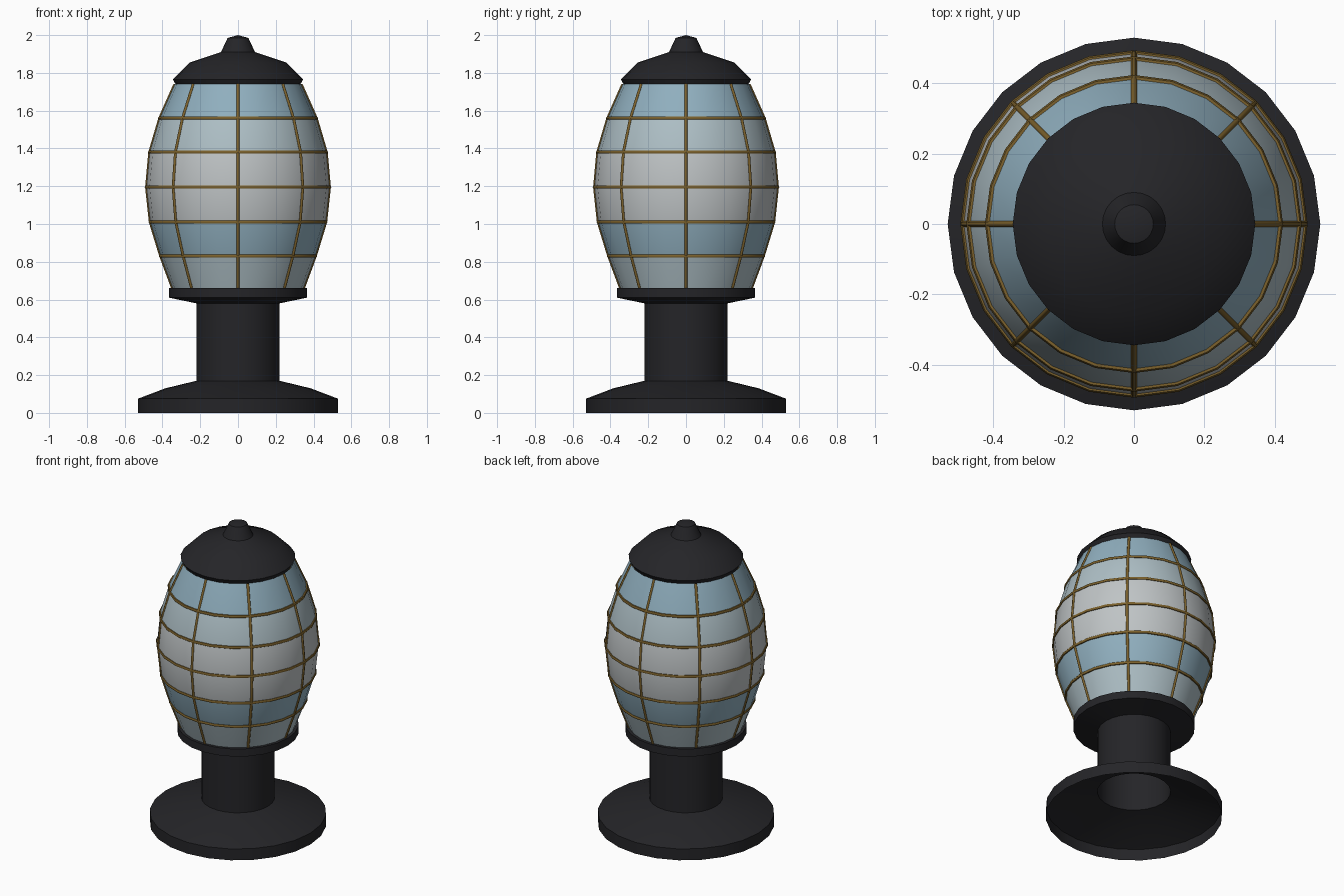
import bpy, bmesh, math

if "Cube" in bpy.data.objects:
    bpy.data.objects.remove(bpy.data.objects["Cube"])

SEG = 24


def material(name, rgb):
    m = bpy.data.materials.new(name)
    m.diffuse_color = (*rgb, 1)
    m.use_nodes = True
    m.node_tree.nodes["Principled BSDF"].inputs["Base Color"].default_value = m.diffuse_color
    return m


iron = material("dark_iron", (0.018, 0.018, 0.021))
brass = material("brass", (0.20, 0.12, 0.025))
blue = material("blue_glass", (0.28, 0.43, 0.52))
pale = material("pale_glass", (0.42, 0.52, 0.56))
milk = material("milk_glass", (0.52, 0.55, 0.56))


def lathe(name, profile, mats, band_mats=None, seg=SEG, angle=30):
    """Revolve (radius, z) points, listed upwards along the outside."""
    bm = bmesh.new()
    rings = []
    for r, z in profile:
        if r == 0:
            rings.append([bm.verts.new((0, 0, z))] * seg)
        else:
            rings.append([bm.verts.new((r * math.cos(2 * math.pi * i / seg),
                                        r * math.sin(2 * math.pi * i / seg), z)) for i in range(seg)])
    for b, (lo, hi) in enumerate(zip(rings, rings[1:])):
        for i in range(seg):
            j = (i + 1) % seg
            f = bm.faces.new(list(dict.fromkeys((lo[i], lo[j], hi[j], hi[i]))))
            f.material_index = band_mats[b] if band_mats else 0
    me = bpy.data.meshes.new(name)
    bm.to_mesh(me)
    bm.free()
    for m in mats:
        me.materials.append(m)
    ob = bpy.data.objects.new(name, me)
    bpy.context.collection.objects.link(ob)
    smooth(ob, angle)
    return ob


def smooth(ob, angle):
    bpy.ops.object.select_all(action='DESELECT')
    ob.select_set(True)
    bpy.context.view_layer.objects.active = ob
    bpy.ops.object.shade_smooth_by_angle(angle=math.radians(angle))


def wire(name, points, cyclic, radius=0.009):
    """Round brass wire through the points, turned into a mesh."""
    cu = bpy.data.curves.new(name, 'CURVE')
    cu.dimensions = '3D'
    cu.bevel_depth = radius
    cu.bevel_resolution = 1
    sp = cu.splines.new('POLY')
    sp.points.add(len(points) - 1)
    for p, co in zip(sp.points, points):
        p.co = (*co, 1)
    sp.use_cyclic_u = cyclic
    cu.materials.append(brass)
    ob = bpy.data.objects.new(name, cu)
    bpy.context.collection.objects.link(ob)
    bpy.ops.object.select_all(action='DESELECT')
    ob.select_set(True)
    bpy.context.view_layer.objects.active = ob
    bpy.ops.object.convert(target='MESH')
    smooth(bpy.context.object, 60)


# Pedestal: hollow flared foot, stem and collar
lathe("pedestal", [(0.53, 0), (0.53, 0.075), (0.385, 0.13), (0.22, 0.17), (0.22, 0.58),
                   (0.365, 0.61), (0.365, 0.66), (0.33, 0.66)], [iron])

# Barrel-shaped glass in six coloured bands
glass = [(0.345, 0.655), (0.41, 0.83), (0.465, 1.01), (0.485, 1.195),
         (0.468, 1.38), (0.415, 1.56), (0.335, 1.74)]
lathe("glass_shade", glass, [blue, pale, milk], [1, 0, 2, 2, 1, 0], angle=40)

# Brass cage: hoops at the band joints and eight ribs
for k, (r, z) in enumerate(glass[1:-1]):
    wire(f"hoop_{k}", [(r * math.cos(2 * math.pi * i / 24), r * math.sin(2 * math.pi * i / 24), z)
                       for i in range(24)], True)
for k in range(8):
    a = k * math.pi / 4
    wire(f"rib_{k}", [(r * math.cos(a), r * math.sin(a), z) for r, z in glass], False, 0.008)

# Roof cap with finial
lathe("cap", [(0, 1.73), (0.325, 1.73), (0.345, 1.765), (0.255, 1.855), (0.09, 1.91),
              (0.055, 1.985), (0, 2.0)], [iron], angle=40)
